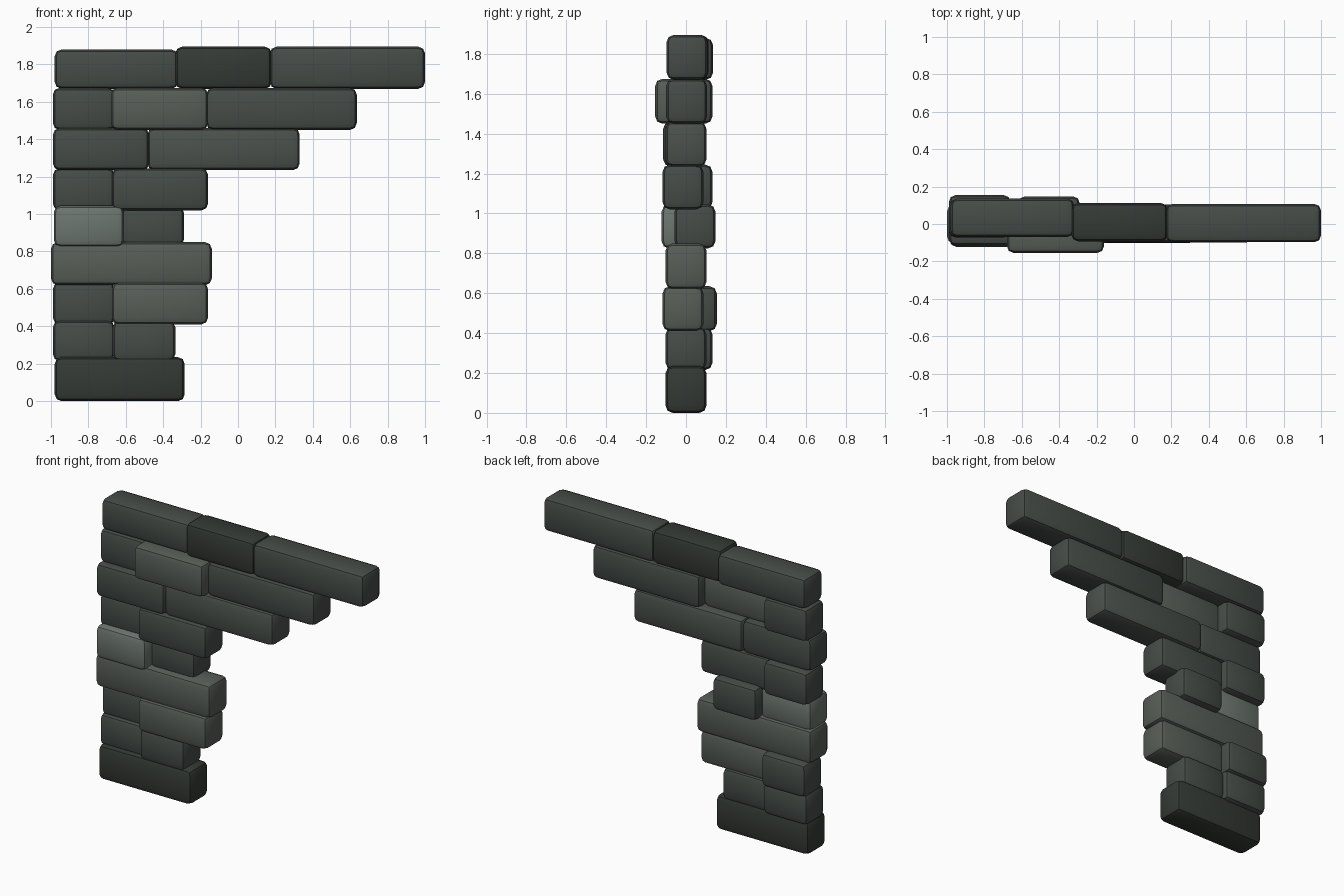
import bpy, bmesh

if "Cube" in bpy.data.objects:
    bpy.data.objects.remove(bpy.data.objects["Cube"])

# stone shades
def shade(name, rgb):
    m = bpy.data.materials.new(name)
    m.diffuse_color = (*rgb, 1)
    m.use_nodes = True
    m.node_tree.nodes["Principled BSDF"].inputs["Base Color"].default_value = m.diffuse_color
    return m

MATS = {
    "dark": shade("stone_dark", (0.035, 0.042, 0.036)),
    "mid": shade("stone_mid", (0.06, 0.072, 0.065)),
    "soft": shade("stone_soft", (0.07, 0.083, 0.074)),
    "light": shade("stone_light", (0.095, 0.11, 0.095)),
    "pale": shade("stone_pale", (0.15, 0.18, 0.16)),
}
DEPTH = 0.205

# one rounded block between x0..x1, z0..z1, centred at depth y
def stone(name, x0, x1, y, z0, z1, mat):
    bm = bmesh.new()
    bmesh.ops.create_cube(bm, size=1)
    bmesh.ops.scale(bm, vec=(x1 - x0, DEPTH, z1 - z0), verts=bm.verts)
    me = bpy.data.meshes.new(name)
    bm.to_mesh(me)
    bm.free()
    ob = bpy.data.objects.new(name, me)
    ob.location = ((x0 + x1) / 2, y, (z0 + z1) / 2)
    bpy.context.collection.objects.link(ob)
    me.materials.append(MATS[mat])
    bev = ob.modifiers.new("rounded_edges", "BEVEL")
    bev.width = 0.036
    bev.segments = 2
    bpy.context.view_layer.objects.active = ob
    ob.select_set(True)
    bpy.ops.object.modifier_apply(modifier=bev.name)
    bpy.ops.object.shade_smooth_by_angle()
    ob.select_set(False)

# courses from the ground up: (z0, z1, [(x0, x1, y, shade), ...])
courses = [
    (0.00, 0.235, [(-0.98, -0.285, 0.0, "dark")]),
    (0.215, 0.43, [(-0.99, -0.66, 0.03, "mid"), (-0.67, -0.335, 0.0, "mid")]),
    (0.41, 0.635, [(-0.99, -0.66, 0.052, "mid"), (-0.675, -0.16, -0.015, "light")]),
    (0.62, 0.85, [(-1.0, -0.14, 0.0, "light")]),
    (0.825, 1.045, [(-0.985, -0.61, -0.02, "pale"), (-0.62, -0.29, 0.045, "mid")]),
    (1.02, 1.245, [(-0.99, -0.66, 0.03, "mid"), (-0.675, -0.16, -0.015, "mid")]),
    (1.235, 1.46, [(-0.99, -0.475, -0.012, "mid"), (-0.485, 0.33, 0.0, "soft")]),
    (1.45, 1.675, [(-0.99, -0.66, 0.03, "mid"), (-0.68, -0.16, -0.052, "light"),
                   (-0.17, 0.635, 0.003, "mid")]),
    (1.67, 1.895, [(-0.98, -0.32, 0.033, "mid"), (-0.335, 0.18, 0.01, "dark"),
                   (0.17, 1.0, 0.005, "mid")]),
]
for r, (z0, z1, row) in enumerate(courses, 1):
    for i, (x0, x1, y, mat) in enumerate(row, 1):
        top = 1.88 if (r, i) == (9, 1) else z1
        stone(f"stone_course{r}_{i}", x0, x1, y, z0, top, mat)
